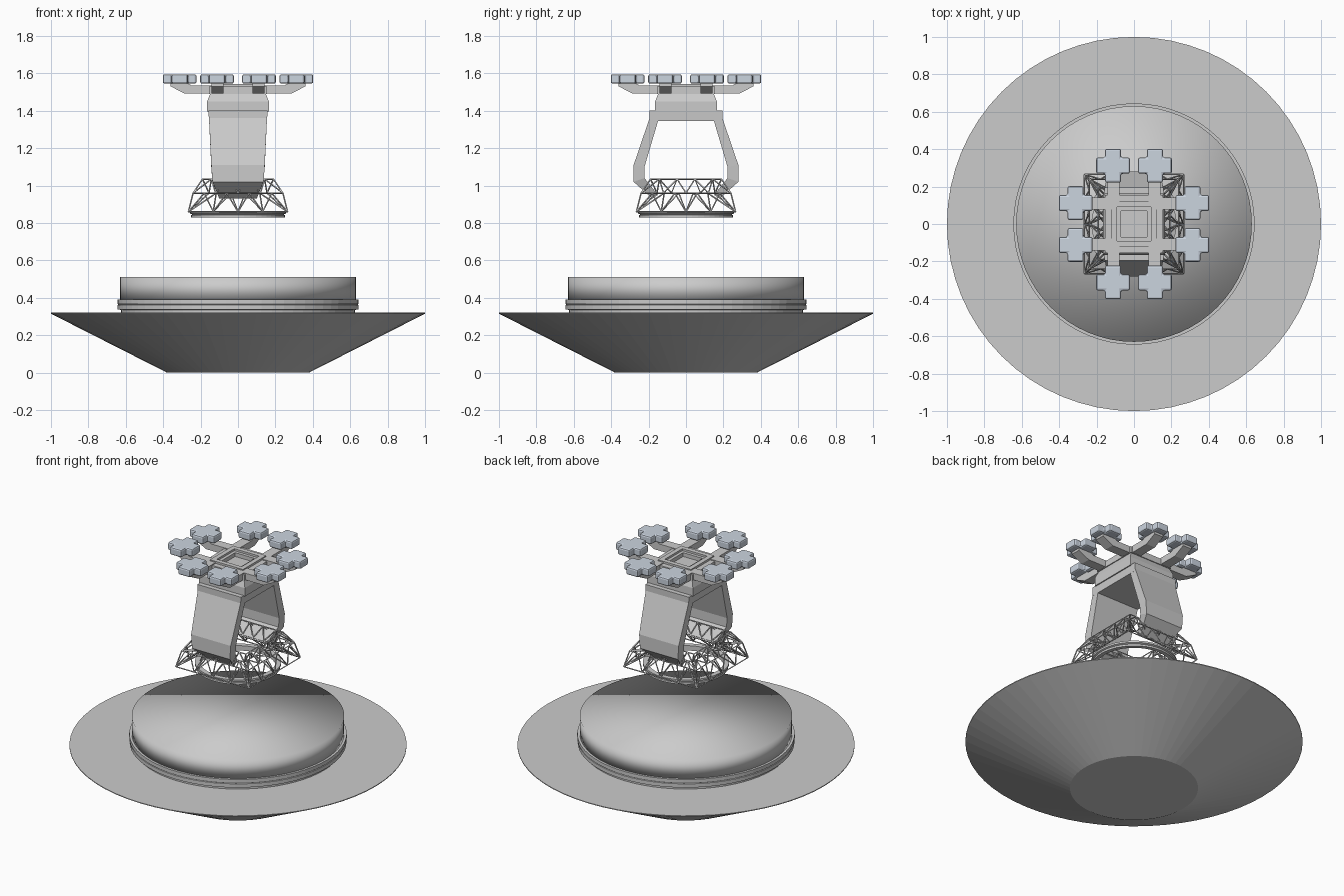
import bpy, bmesh, math
from mathutils import Vector, Matrix

if "Cube" in bpy.data.objects:
    bpy.data.objects.remove(bpy.data.objects["Cube"])


def finish(name, bm, mat=None):
    bmesh.ops.recalc_face_normals(bm, faces=bm.faces)
    me = bpy.data.meshes.new(name)
    bm.to_mesh(me)
    bm.free()
    ob = bpy.data.objects.new(name, me)
    bpy.context.collection.objects.link(ob)
    if mat:
        me.materials.append(mat)
    return ob


def loft(bm, rings, caps=True, closed=False):
    vs = [[bm.verts.new(p) for p in r] for r in rings]
    pairs = list(zip(vs, vs[1:])) + ([(vs[-1], vs[0])] if closed else [])
    for a, b in pairs:
        n = len(a)
        for i in range(n):
            j = (i + 1) % n
            bm.faces.new((a[i], a[j], b[j], b[i]))
    if caps and not closed:
        bm.faces.new(vs[0])
        bm.faces.new(vs[-1])


def lathe(name, profile, n=64, closed=False, smooth=False):
    bm = bmesh.new()
    loft(bm, [[(r * math.cos(2 * math.pi * i / n), r * math.sin(2 * math.pi * i / n), z)
               for i in range(n)] for r, z in profile], closed=closed)
    ob = finish(name, bm)
    if smooth:
        for p in ob.data.polygons:
            p.use_smooth = True
    return ob


def rect(x, y, z):
    return [(-x, -y, z), (x, -y, z), (x, y, z), (-x, y, z)]


def strut(bm, a, b, r=0.004):
    a, b = Vector(a), Vector(b)
    d = b - a
    m = Matrix.Translation((a + b) / 2) @ d.to_track_quat('Z', 'Y').to_matrix().to_4x4()
    bmesh.ops.create_cone(bm, segments=4, cap_ends=True, radius1=r, radius2=r,
                          depth=d.length, matrix=m)


def turn(p, k):
    return Matrix.Rotation(k * math.pi / 2, 3, 'Z') @ Vector(p)


# base: flared bowl, collar and round drum
lathe("base_bowl", [(0.38, 0), (1.0, 0.315), (1.0, 0.32)])
lathe("base_collar", [(0.625, 0.315), (0.625, 0.335), (0.643, 0.338), (0.643, 0.362),
                      (0.638, 0.364), (0.645, 0.368), (0.645, 0.392)])
lathe("drum", [(0.63, 0.385), (0.63, 0.51)], smooth=True)

# ring beneath the lattice
lathe("lattice_ring", [(0.225, 0.83), (0.25, 0.83), (0.25, 0.842), (0.243, 0.845),
                       (0.256, 0.85), (0.256, 0.862), (0.225, 0.862)], 48, closed=True)

# square lattice truss: four chord levels joined by zigzag struts
bm = bmesh.new()
A, B, C, D = (0.265, 0.86), (0.24, 0.96), (0.19, 1.035), (0.155, 0.96)
even = [-1, -0.5, 0, 0.5, 1]
odd = [-1, -0.75, -0.25, 0.25, 0.75, 1]


def lace(k, p, q):
    path = [-1, -0.75, -0.5, -0.25, 0, 0.25, 0.5, 0.75, 1]
    pts = [turn((t * (p, q)[i % 2][0], -(p, q)[i % 2][0], (p, q)[i % 2][1]), k)
           for i, t in enumerate(path)]
    for a, b in zip(pts, pts[1:]):
        strut(bm, a, b)
    strut(bm, turn((p[0], -p[0], p[1]), k), turn((q[0], -q[0], q[1]), k))


for k in range(4):
    for w, z in (A, B, C, D):
        strut(bm, turn((-w, -w, z), k), turn((w, -w, z), k))
    for p, q in ((A, B), (B, C), (D, C), (A, D), (B, D)):
        lace(k, p, q)
finish("lattice_truss", bm)

# two bent legs: sections of (outer y, z, inner y, z, half width)
sections = [(0.195, 1.36, 0.145, 1.36, 0.155), (0.28, 1.11, 0.222, 1.10, 0.143),
            (0.28, 1.02, 0.222, 1.04, 0.137), (0.18, 0.93, 0.15, 0.95, 0.10)]
for side, s in (("front", -1), ("back", 1)):
    bm = bmesh.new()
    loft(bm, [[(-w, s * yo, zo), (w, s * yo, zo), (w, s * yi, zi), (-w, s * yi, zi)]
              for yo, zo, yi, zi, w in sections])
    finish(side + "_leg", bm)

# crossbar and chamfered head block
bm = bmesh.new()
loft(bm, [rect(0.155, 0.195, 1.345), rect(0.158, 0.195, 1.40)])
finish("leg_crossbar", bm)
bm = bmesh.new()
loft(bm, [rect(0.165, 0.165, 1.395), rect(0.165, 0.165, 1.45), rect(0.145, 0.145, 1.50)])
finish("head_block", bm)

# framed square plate with stepped recess
bm = bmesh.new()
loft(bm, [rect(0.155, 0.155, 1.49), rect(0.155, 0.155, 1.53), rect(0.12, 0.12, 1.53),
          rect(0.12, 0.12, 1.543), rect(0.09, 0.09, 1.543), rect(0.09, 0.09, 1.53),
          rect(0.07, 0.07, 1.53), rect(0.07, 0.07, 1.505)])
finish("head_plate", bm)

# eight arms with cross-shaped pads
pad_mat = bpy.data.materials.new("pale_blue_grey")
pad_mat.diffuse_color = (0.60, 0.66, 0.74, 1)
pad_mat.use_nodes = True
pad_mat.node_tree.nodes["Principled BSDF"].inputs["Base Color"].default_value = pad_mat.diffuse_color
u, v = 0.09, 0.043
cross = [(u, -v), (u, v), (v, v), (v, u), (-v, u), (-v, v),
         (-u, v), (-u, -v), (-v, -v), (-v, -u), (v, -u), (v, -v)]
arm_profile = [(0.10, 1.492), (0.285, 1.492), (0.36, 1.53), (0.36, 1.548),
               (0.27, 1.548), (0.25, 1.536), (0.10, 1.536)]
for k in range(4):
    for s in (-1, 1):
        bm = bmesh.new()
        loft(bm, [[turn((x, s * 0.11 + e, z), k) for x, z in arm_profile] for e in (-0.032, 0.032)])
        finish("pad_arm", bm)
        bm = bmesh.new()
        loft(bm, [[(x, y, z) for x, y in cross] for z in (1.545, 1.595)])
        bmesh.ops.translate(bm, verts=bm.verts, vec=turn((0.312, s * 0.112, 0), k))
        pad = finish("cross_pad", bm, pad_mat)
        bev = pad.modifiers.new("bevel", 'BEVEL')
        bev.width = 0.01
        bev.segments = 2
